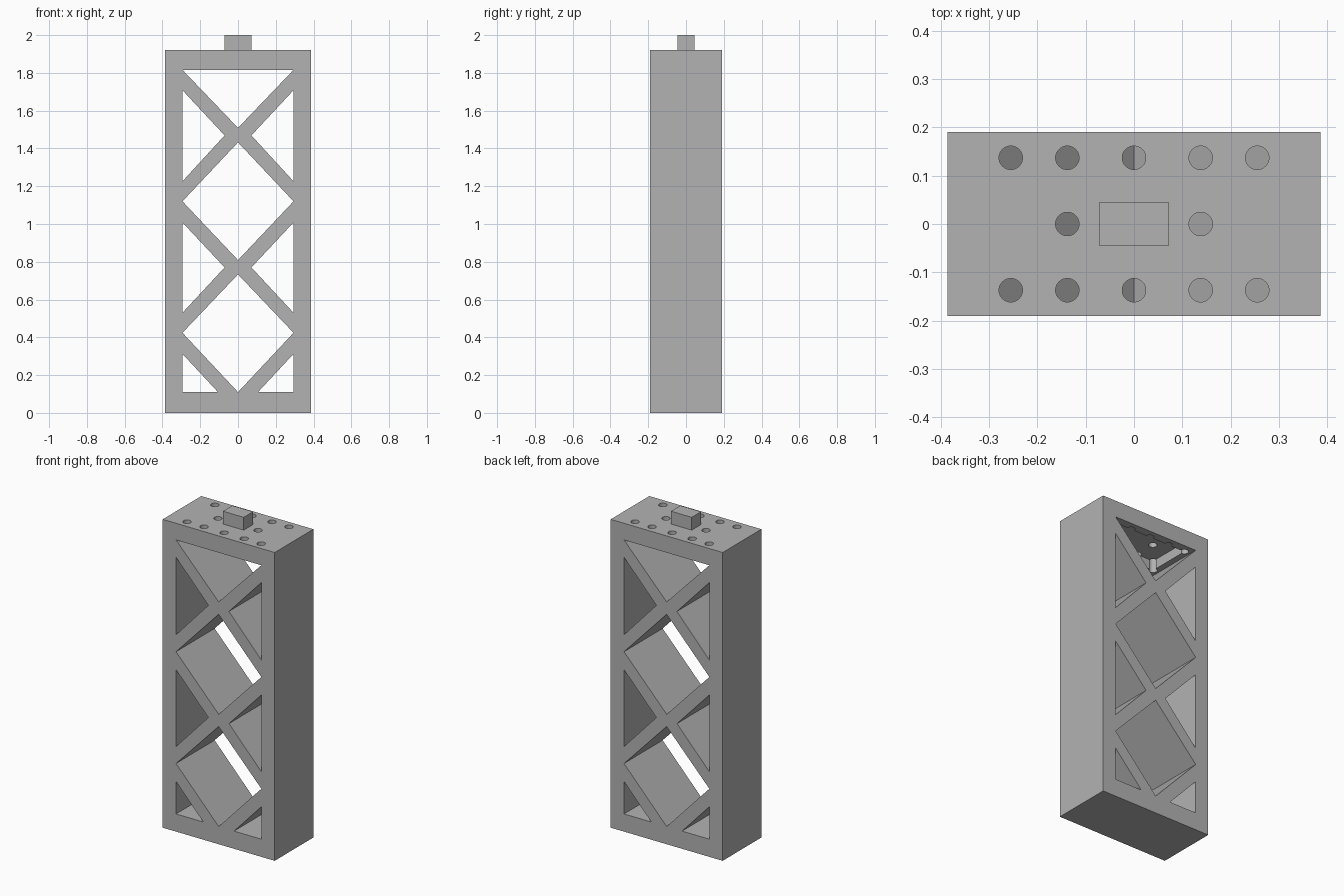
import bpy, bmesh
from mathutils import Matrix

cube = bpy.data.objects.get("Cube")
if cube:
    bpy.data.objects.remove(cube, do_unlink=True)

HALF_W, HALF_D, BODY_H = 0.386, 0.19, 1.92
OPEN_W, OPEN_TOP, OPEN_BOTTOM = 0.294, 1.816, 0.11

# One plain grey for the whole tower
grey = bpy.data.materials.new("plain grey")
grey.use_nodes = True
grey.diffuse_color = (0.45, 0.45, 0.45, 1)
grey.node_tree.nodes["Principled BSDF"].inputs["Base Color"].default_value = grey.diffuse_color


def add_object(name, bm):
    bmesh.ops.recalc_face_normals(bm, faces=bm.faces)
    mesh = bpy.data.meshes.new(name)
    bm.to_mesh(mesh)
    bm.free()
    mesh.materials.append(grey)
    obj = bpy.data.objects.new(name, mesh)
    bpy.context.collection.objects.link(obj)
    return obj


def box(name, half_x, half_y, low, high):
    bm = bmesh.new()
    bmesh.ops.create_cube(bm, size=1)
    bmesh.ops.scale(bm, vec=(2 * half_x, 2 * half_y, high - low), verts=bm.verts)
    bmesh.ops.translate(bm, vec=(0, 0, (low + high) / 2), verts=bm.verts)
    return add_object(name, bm)


def add_prism(bm, outline):
    """Extrude an x-z outline through the whole depth."""
    face = bm.faces.new([bm.verts.new((x, -HALF_D - 0.1, z)) for x, z in outline])
    new = bmesh.ops.extrude_face_region(bm, geom=[face])["geom"]
    verts = [v for v in new if isinstance(v, bmesh.types.BMVert)]
    bmesh.ops.translate(bm, vec=(0, 2 * HALF_D + 0.2, 0), verts=verts)


def cut(target, cutter):
    mod = target.modifiers.new("cut", "BOOLEAN")
    mod.operation, mod.solver, mod.object = "DIFFERENCE", "EXACT", cutter
    cutter.hide_render = True
    bpy.context.view_layer.update()
    graph = bpy.context.evaluated_depsgraph_get()
    mesh = bpy.data.meshes.new_from_object(target.evaluated_get(graph))
    target.modifiers.clear()
    target.data = mesh
    bpy.data.objects.remove(cutter, do_unlink=True)


body = box("tower_body", HALF_W, HALF_D, 0, BODY_H)

# Openings between the crossed braces
bm = bmesh.new()
add_prism(bm, [(-OPEN_W, OPEN_TOP), (OPEN_W, OPEN_TOP), (0, 1.509)])
for top, middle, bottom in ((1.432, 1.12, 0.809), (0.733, 0.424, OPEN_BOTTOM)):
    add_prism(bm, [(0, top), (OPEN_W, middle), (0, bottom), (-OPEN_W, middle)])
for side in (-1, 1):
    edge = side * OPEN_W
    for top, middle, bottom in ((1.708, 1.469, 1.226), (1.008, 0.77, 0.53)):
        add_prism(bm, [(edge, top), (edge, bottom), (side * 0.071, middle)])
    add_prism(bm, [(edge, 0.312), (edge, OPEN_BOTTOM), (side * 0.106, OPEN_BOTTOM)])
cut(body, add_object("opening_cutter", bm))

# Shallow recess in the underside of the top plate
cut(body, box("recess_cutter", 0.255, 0.137, OPEN_TOP - 0.01, OPEN_TOP + 0.06))

# Round holes through the top plate
bm = bmesh.new()
spots = [(x, y) for y in (-0.137, 0.137) for x in (-0.255, -0.138, 0, 0.138, 0.255)]
for x, y in spots + [(-0.138, 0), (0.138, 0)]:
    bmesh.ops.create_cone(bm, cap_ends=True, segments=32, radius1=0.0243, radius2=0.0243,
                          depth=0.17, matrix=Matrix.Translation((x, y, OPEN_TOP + 0.079)))
cut(body, add_object("hole_cutter", bm))

# Locating peg on top
box("top_peg", 0.0715, 0.046, BODY_H, 2)

# Smooth hole walls, sharp edges elsewhere
bpy.ops.object.select_all(action="DESELECT")
body.select_set(True)
bpy.context.view_layer.objects.active = body
bpy.ops.object.shade_smooth_by_angle()
